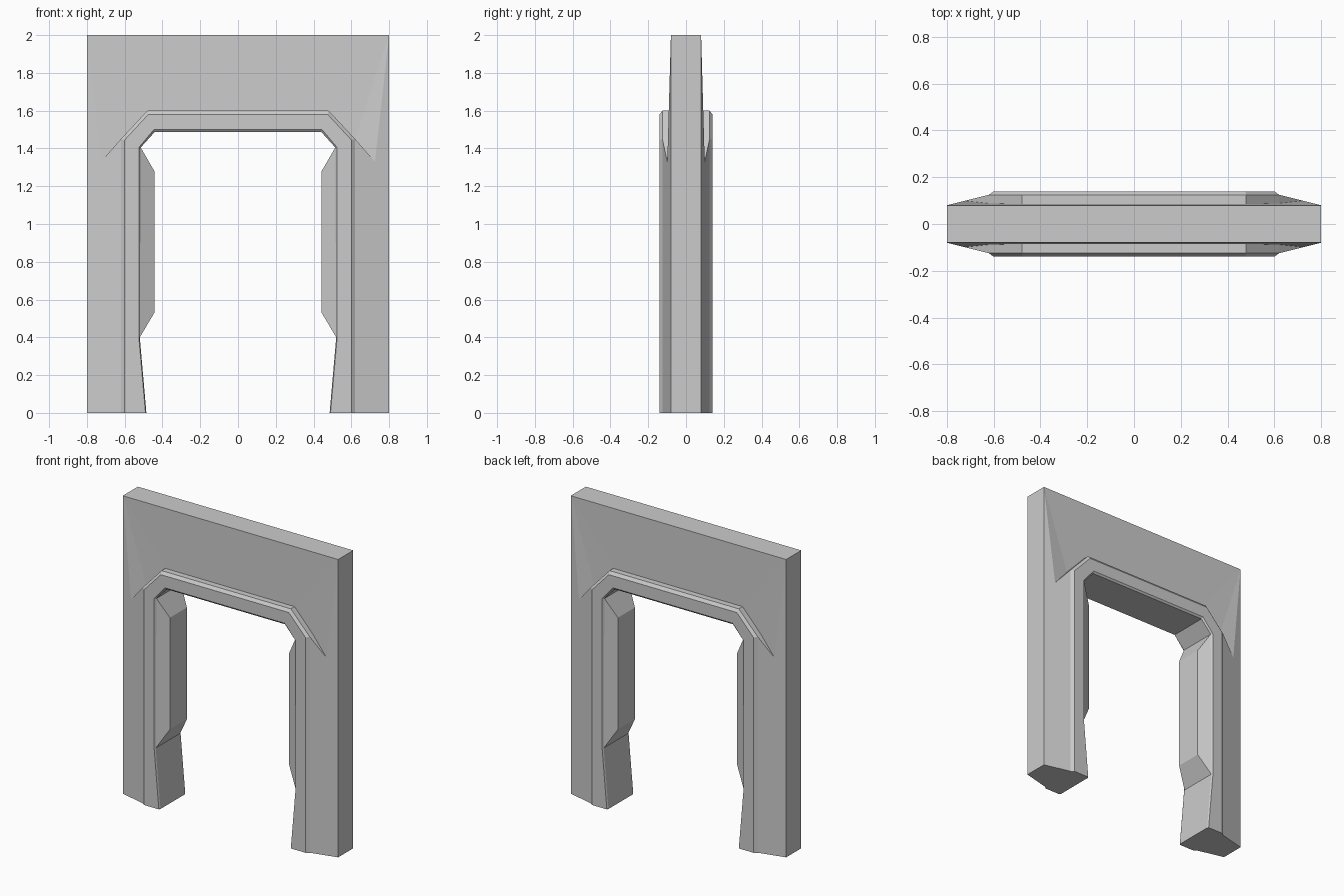
import bpy, bmesh

if "Cube" in bpy.data.objects:
    bpy.data.objects.remove(bpy.data.objects["Cube"])

# One quarter of the door frame (x > 0, y > 0), mirrored in x and y below.
def row(y, pts):
    return [(x, y, z) for x, z in pts]

# Trim rails, each running from the floor up the jamb and over to the centre
O = row(.125, [(.62, 0), (.62, .4), (.62, 1.45), (.48, 1.6), (0, 1.6)])
F = row(.14, [(.60, 0), (.60, .4), (.60, 1.445), (.475, 1.58), (0, 1.58)])
I = row(.14, [(.49, 0), (.525, .4), (.525, 1.405), (.445, 1.50), (0, 1.50)])
J = row(.13, [(.485, 0), (.52, .4), (.515, 1.405), (.44, 1.488), (0, 1.488)])
K = [(x, 0, z) for x, y, z in J]

# Raised pad on the inner face of the jamb
B = row(.09, [(.443, .53), (.443, 1.28)])
BK = row(0, [(.443, .53), (.443, 1.28)])

# Outer wall, spike tip of the ledge and header points
W0, W2, C = (.8, .08, 0), (.8, .08, 2), (0, .08, 2)
M0, M2, MC = (.8, 0, 0), (.8, 0, 2), (0, 0, 2)
T, H1, H2, H3 = (.725, .099, 1.33), (.62, .088, 1.45), (.48, .085, 1.6), (0, .085, 1.6)

faces = []
for i in range(4):
    for a, b in ((O, F), (F, I), (I, J)):
        faces.append([a[i], a[i + 1], b[i + 1], b[i]])
    if i != 1:
        faces.append([J[i], J[i + 1], K[i + 1], K[i]])
faces += [
    # pad
    [J[1], J[2], B[1], B[0]], [B[0], B[1], BK[1], BK[0]],
    [J[1], B[0], BK[0], K[1]], [J[2], B[1], BK[1], K[2]],
    # tapered jamb wall, outer edge, top and foot
    [W0, W2, T, O[2], O[1], O[0]], [W0, W2, M2, M0], [W2, C, MC, M2],
    [W0, O[0], F[0], I[0], J[0], K[0], M0],
    # ledge above the trim
    [O[2], T, H1], [O[2], H1, H2, O[3]], [O[3], H2, H3, O[4]],
    # header
    [W2, T, H1], [W2, H1, H2], [W2, H2, H3, C],
]

bm = bmesh.new()
for sx in (1, -1):
    for sy in (1, -1):
        for f in faces:
            bm.faces.new([bm.verts.new((x * sx, y * sy, z)) for x, y, z in f])
bmesh.ops.remove_doubles(bm, verts=bm.verts[:], dist=1e-5)
bmesh.ops.recalc_face_normals(bm, faces=bm.faces[:])

mesh = bpy.data.meshes.new("door_frame")
bm.to_mesh(mesh)
bm.free()
bpy.context.collection.objects.link(bpy.data.objects.new("door_frame", mesh))
